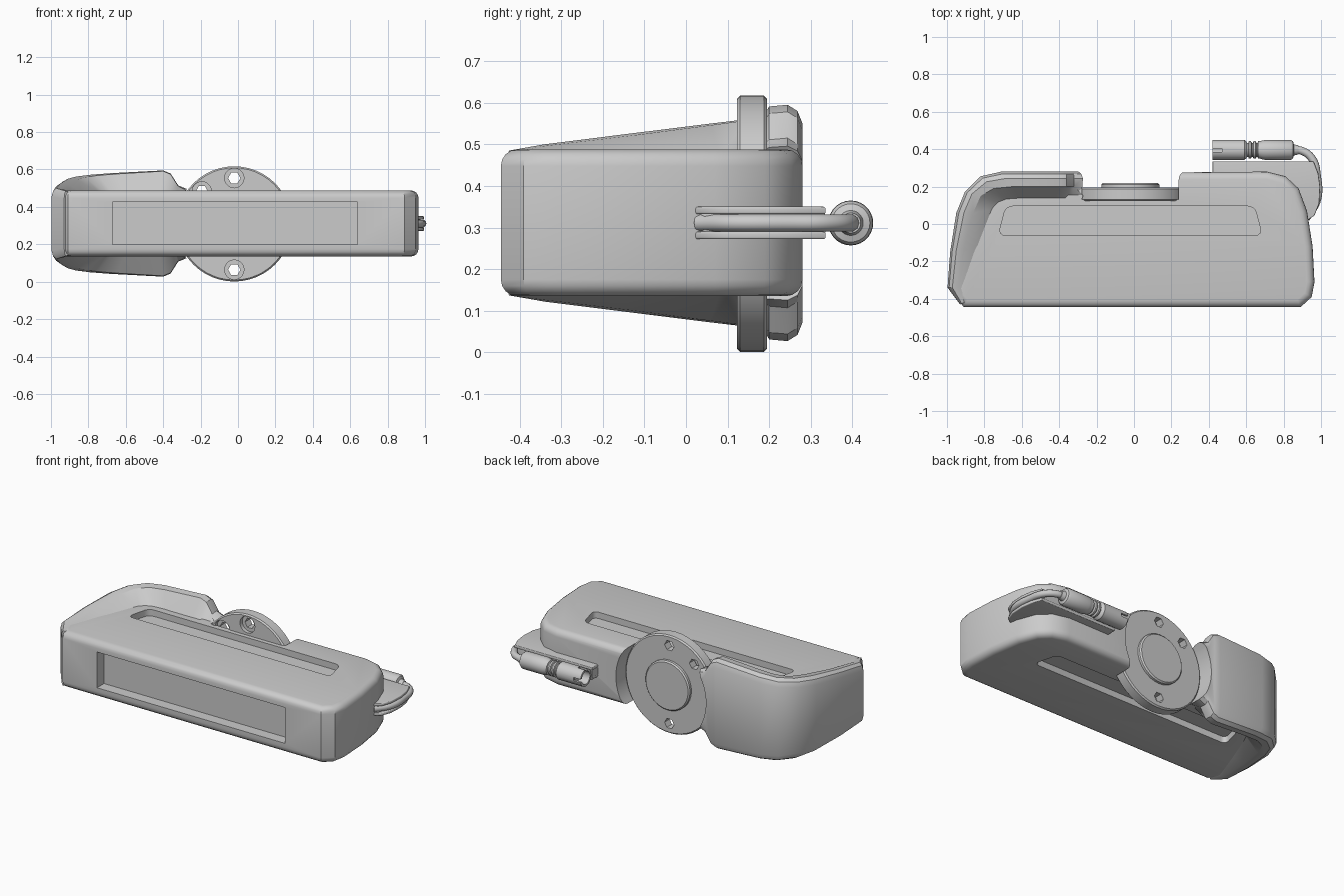
import bpy, bmesh, math
from mathutils import Matrix, Vector

cube = bpy.data.objects.get("Cube")
if cube:
    bpy.data.objects.remove(cube, do_unlink=True)

grey = bpy.data.materials.new("plain grey")
grey.use_nodes = True
COLOUR = (0.6, 0.6, 0.6, 1)
grey.diffuse_color = COLOUR
grey.node_tree.nodes["Principled BSDF"].inputs["Base Color"].default_value = COLOUR
MID = 0.311  # height of the plane the case is mirrored about


def finish(name, bm):
    bmesh.ops.recalc_face_normals(bm, faces=bm.faces)
    mesh = bpy.data.meshes.new(name)
    bm.to_mesh(mesh)
    bm.free()
    obj = bpy.data.objects.new(name, mesh)
    mesh.materials.append(grey)
    bpy.context.collection.objects.link(obj)
    return obj


def activate(obj):
    bpy.ops.object.select_all(action='DESELECT')
    obj.select_set(True)
    bpy.context.view_layer.objects.active = obj


def smooth(obj, angle=35):
    activate(obj)
    bpy.ops.object.shade_smooth_by_angle(angle=math.radians(angle))


def cut(obj, cutters):
    activate(obj)
    for c in cutters:
        c.hide_render = True
        mod = obj.modifiers.new("cut", 'BOOLEAN')
        mod.operation = 'DIFFERENCE'
        mod.solver = 'EXACT'
        mod.object = c
        bpy.ops.object.modifier_apply(modifier=mod.name)


def discard(cutters):
    for c in cutters:
        bpy.data.objects.remove(c, do_unlink=True)


def prism(name, outline, low, high, rim=0, corner=0):
    """Extrude a plan outline upwards, rounding its corners and rims."""
    bm = bmesh.new()
    face = bm.faces.new([bm.verts.new((x, y, low)) for x, y in outline])
    new = bmesh.ops.extrude_face_region(bm, geom=[face])["geom"]
    for v in new:
        if isinstance(v, bmesh.types.BMVert):
            v.co.z = high
    bm.normal_update()
    for size, upright in ((corner, True), (rim, False)):
        if size:
            edges = [e for e in bm.edges
                     if (abs(e.verts[0].co.z - e.verts[1].co.z) > 1e-4) == upright]
            bmesh.ops.bevel(bm, geom=edges, offset=size, segments=4, profile=0.5,
                            affect='EDGES', clamp_overlap=False)
    return finish(name, bm)


def box(name, x0, x1, y0, y1, z0, z1):
    return prism(name, [(x0, y0), (x1, y0), (x1, y1), (x0, y1)], z0, z1)


def lathe(name, profile, axis, centre, sides=48):
    """Spin (distance along axis, radius) pairs about the x or y axis."""
    bm = bmesh.new()
    rings = []
    for d, r in profile:
        rings.append([bm.verts.new((r * math.cos(k * math.tau / sides),
                                    r * math.sin(k * math.tau / sides), d))
                      for k in range(sides)])
    for a, b in zip(rings, rings[1:]):
        for k in range(sides):
            j = (k + 1) % sides
            bm.faces.new((a[k], a[j], b[j], b[k]))
    bm.faces.new(rings[0])
    bm.faces.new(rings[-1])
    turn = Matrix.Rotation(math.pi / 2, 4, 'Y') if axis == 'x' else Matrix.Rotation(-math.pi / 2, 4, 'X')
    bm.transform(Matrix.Translation(centre) @ turn)
    return finish(name, bm)


# Main case, slightly inset where the flared end covers it
case_plan = [(-0.91, -0.445), (0.89, -0.445), (0.95, -0.39), (0.965, -0.31), (0.955, -0.12),
             (0.925, 0.07), (0.88, 0.19), (0.81, 0.255), (0.71, 0.28),
             (-0.7, 0.268), (-0.81, 0.24), (-0.89, 0.17), (-0.935, 0.06),
             (-0.97, -0.15), (-0.985, -0.34)]
case = prism("case", case_plan, 0.135, 0.488, rim=0.04)

# Flared end: sections made of outer wall, rim edge, foot on the deck, and rim height
sections = [((-0.93, -0.43), (-0.91, -0.42), (-0.88, -0.41), 0.485),
            ((-0.997, -0.34), (-0.94, -0.34), (-0.9, -0.35), 0.5),
            ((-0.983, -0.15), (-0.91, -0.13), (-0.83, -0.15), 0.525),
            ((-0.95, 0.06), (-0.86, 0.06), (-0.74, 0.08), 0.55),
            ((-0.905, 0.17), (-0.82, 0.15), (-0.71, 0.11), 0.562),
            ((-0.82, 0.255), (-0.75, 0.19), (-0.67, 0.125), 0.572),
            ((-0.71, 0.28), (-0.65, 0.2), (-0.6, 0.13), 0.58),
            ((-0.4, 0.28), (-0.4, 0.2), (-0.42, 0.13), 0.595),
            ((-0.36, 0.28), (-0.36, 0.2), (-0.37, 0.13), 0.578),
            ((-0.32, 0.28), (-0.32, 0.2), (-0.33, 0.13), 0.515),
            ((-0.25, 0.28), (-0.25, 0.2), (-0.25, 0.13), 0.486)]
bm = bmesh.new()
loops = []
for outer, edge, foot, top in sections:
    o, e, f = Vector(outer), Vector(edge), Vector(foot)
    half = [(f, 0.475), (e, top - 0.004), (o.lerp(e, 0.45), top),
            (o.lerp(e, 0.15), top - 0.015), (o, top - 0.045)]
    ring = half + [(p, 2 * MID - z) for p, z in reversed(half)]
    loops.append([bm.verts.new((p.x, p.y, z)) for p, z in ring])
for a, b in zip(loops, loops[1:]):
    for k in range(len(a)):
        j = (k + 1) % len(a)
        bm.faces.new((a[k], a[j], b[j], b[k]))
bm.faces.new(loops[0])
bm.faces.new(loops[-1])
flare = finish("flared_end", bm)

# Recesses: front window, long slots above and below, round seat for the mount
window = box("window_cutter", -0.67, 0.64, -0.6, -0.375, 0.2, 0.425)
slot_plan = [(-0.725, -0.06), (0.685, -0.06), (0.645, 0.095), (-0.685, 0.095)]
slots = [prism("slot_cutter", slot_plan, z - 0.04, z + 0.04, corner=0.035) for z in (0.135, 0.488)]
hub = Vector((-0.02, 0, MID - 0.002))
seat = lathe("seat_cutter", [(0.13, 0.315), (0.5, 0.315)], 'y', hub, 64)
cut(case, [window, seat] + slots)
cut(flare, [seat])
discard([window, seat] + slots)
smooth(case)
smooth(flare, 30)

# Round mount with three counterbored hexagonal holes
mount = lathe("mount_disc", [(0.122, 0.3), (0.13, 0.308), (0.187, 0.308), (0.195, 0.3)], 'y', hub)
holes = []
for angle in (90, 135, 270):
    a = math.radians(angle)
    at = hub + Vector((math.cos(a), 0, math.sin(a))) * 0.245
    holes.append(lathe("hole_cutter", [(0, 0.033), (0.4, 0.033)], 'y', at, 6))
    holes.append(lathe("bore_cutter", [(0.05, 0.052), (0.145, 0.052)], 'y', at, 20))
cut(mount, holes)
discard(holes)
smooth(mount)
smooth(lathe("mount_boss", [(0.18, 0.155), (0.21, 0.155), (0.218, 0.147)], 'y', hub, 32))

# Cable holder: two lips around a narrower core
holder_plan = [(0.42, 0.2), (0.8, 0.12), (0.92, 0.015), (0.965, 0.045), (0.99, 0.11),
               (0.995, 0.2), (0.985, 0.27), (0.96, 0.335), (0.42, 0.335)]
core_plan = [(x - 0.02 if x > 0.9 else x, y) for x, y in holder_plan]
for name, plan, low, high in (("holder_lower_lip", holder_plan, 0.272, 0.29),
                              ("holder_core", core_plan, 0.285, 0.335),
                              ("holder_upper_lip", holder_plan, 0.332, 0.35)):
    smooth(prism(name, plan, low, high, rim=0.005))

# Cable bending round the holder into the plug
curve = bpy.data.curves.new("cable", 'CURVE')
curve.dimensions = '3D'
curve.bevel_depth = 0.021
curve.bevel_resolution = 3
curve.use_fill_caps = True
path = [(0.83, 0.395), (0.9, 0.39), (0.955, 0.345), (0.978, 0.26), (0.979, 0.13), (0.92, 0.03)]
spline = curve.splines.new('BEZIER')
spline.bezier_points.add(len(path) - 1)
for point, (x, y) in zip(spline.bezier_points, path):
    point.co = (x, y, MID)
    point.handle_left_type = point.handle_right_type = 'AUTO'
curve.materials.append(grey)
cable = bpy.data.objects.new("cable", curve)
bpy.context.collection.objects.link(cable)

# Plug: hollow socket, ribbed neck, grip and strain relief
profile = [(0.48, 0.01), (0.48, 0.04), (0.42, 0.04), (0.42, 0.054), (0.59, 0.054), (0.6, 0.045)]
for k in range(3):
    x = 0.605 + k * 0.025
    profile += [(x, 0.038), (x + 0.006, 0.038), (x + 0.009, 0.047), (x + 0.02, 0.047)]
profile += [(0.685, 0.05), (0.7, 0.053), (0.84, 0.053), (0.85, 0.046), (0.855, 0.03), (0.88, 0.024)]
plug = lathe("plug", profile, 'x', Vector((0, 0.396, MID)), 28)
keys = [box("key_cutter", 0.4, 0.47, 0.385, 0.405, 0.33, 0.4),
        box("key_cutter", 0.4, 0.47, 0.42, 0.47, 0.3, 0.32)]
cut(plug, keys)
discard(keys)
smooth(plug)
